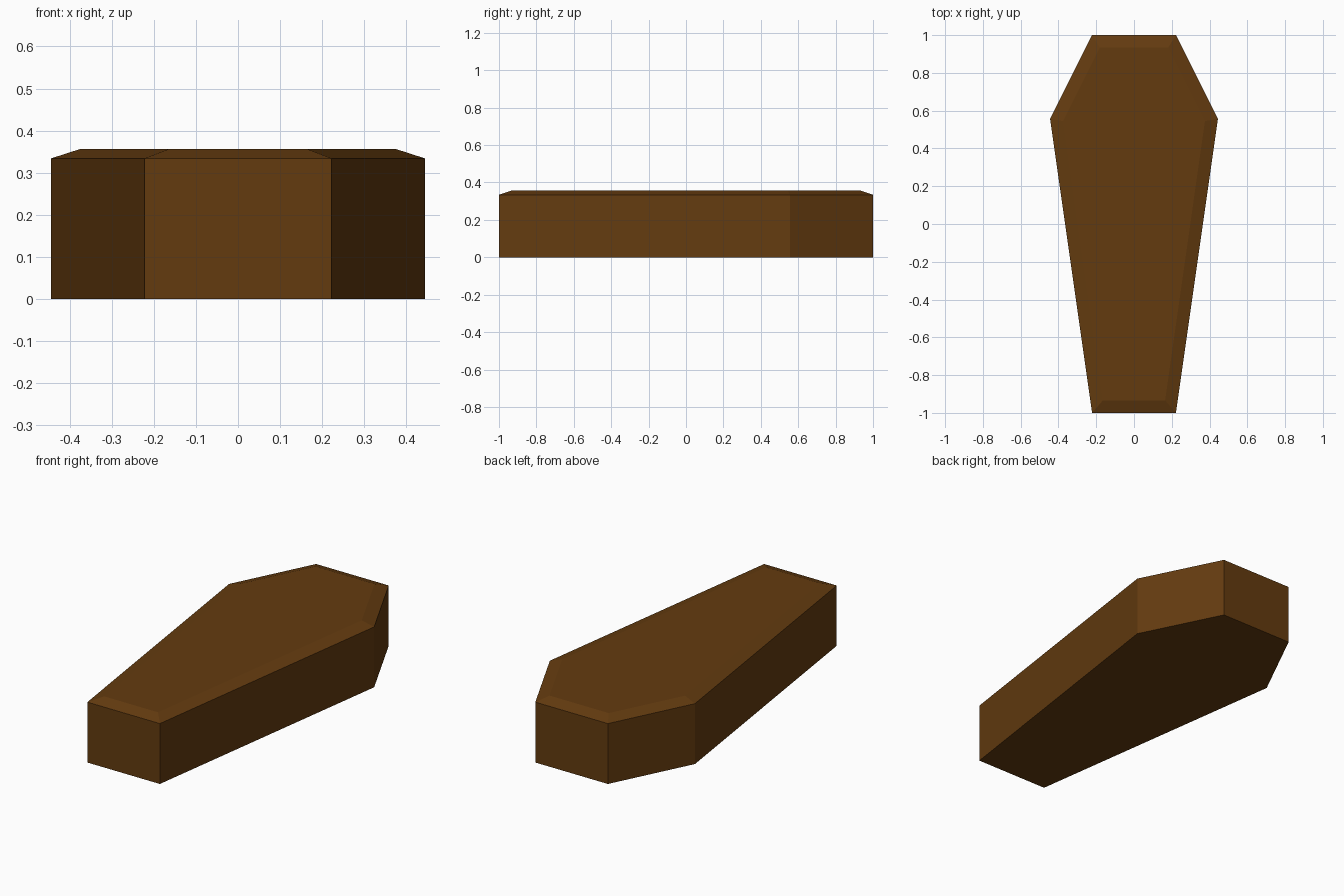
import bpy
import bmesh

cube = bpy.data.objects.get("Cube")
if cube:
    bpy.data.objects.remove(cube, do_unlink=True)

END_HALF, WIDE_HALF = 0.222, 0.444   # half widths at the ends and shoulders
SHOULDER_Y = 0.556
WALL_HEIGHT, LID_RISE, LID_INSET = 0.334, 0.022, 0.066

# Dark wood
wood = bpy.data.materials.new("dark_wood")
wood.use_nodes = True
colour = (0.127, 0.0437, 0.0048, 1)
wood.diffuse_color = colour
bsdf = next(n for n in wood.node_tree.nodes if n.type == 'BSDF_PRINCIPLED')
bsdf.inputs["Base Color"].default_value = colour

# Six-sided outline, mirrored from its +x half
half = [(END_HALF, -1), (WIDE_HALF, SHOULDER_Y), (END_HALF, 1)]
outline = half + [(-x, y) for x, y in reversed(half)]

# Straight walls with a closed floor
bm = bmesh.new()
floor = bm.faces.new([bm.verts.new((x, y, 0)) for x, y in outline])
raised = bmesh.ops.extrude_face_region(bm, geom=[floor], use_keep_orig=True)["geom"]
top = next(g for g in raised if isinstance(g, bmesh.types.BMFace))
bmesh.ops.translate(bm, verts=top.verts, vec=(0, 0, WALL_HEIGHT))
bmesh.ops.recalc_face_normals(bm, faces=bm.faces)

# Sloped rim up to the raised lid panel
bmesh.ops.inset_region(bm, faces=[top], thickness=LID_INSET, use_even_offset=True)
bmesh.ops.translate(bm, verts=top.verts, vec=(0, 0, LID_RISE))
bmesh.ops.recalc_face_normals(bm, faces=bm.faces)

mesh = bpy.data.meshes.new("coffin")
bm.to_mesh(mesh)
bm.free()
mesh.materials.append(wood)
coffin = bpy.data.objects.new("coffin", mesh)
bpy.context.collection.objects.link(coffin)
